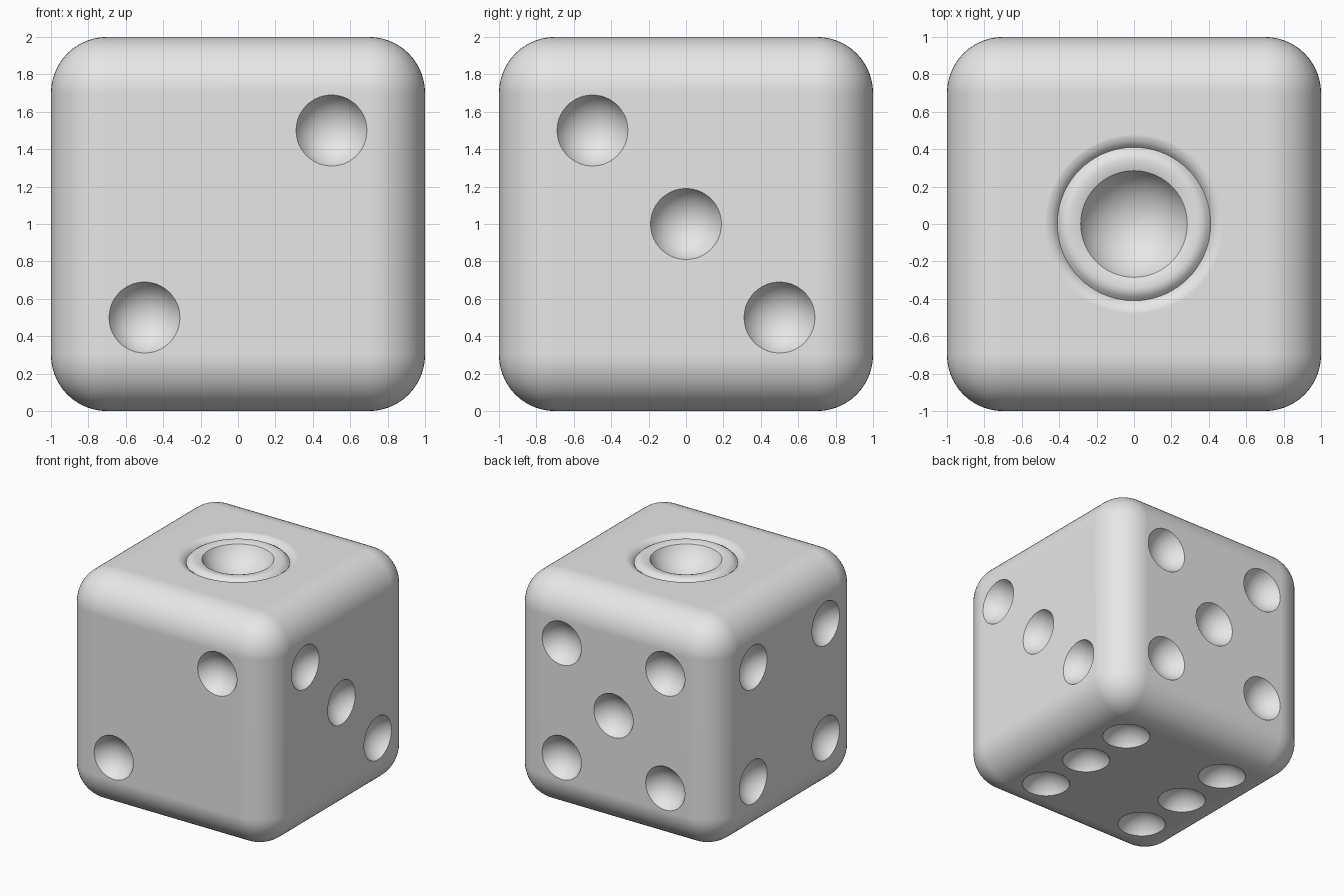
import bpy, bmesh
from math import sin, cos, tan, radians, pi
from mathutils import Vector, Matrix

old = bpy.data.objects.get("Cube")
if old:
    bpy.data.objects.remove(old, do_unlink=True)

# Single grey material
grey = bpy.data.materials.new("light grey")
grey.use_nodes = True
grey.diffuse_color = (0.8, 0.8, 0.8, 1)
shader = next(n for n in grey.node_tree.nodes if n.type == 'BSDF_PRINCIPLED')
shader.inputs["Base Color"].default_value = grey.diffuse_color


def make_object(name, bm):
    bmesh.ops.recalc_face_normals(bm, faces=bm.faces)
    mesh = bpy.data.meshes.new(name)
    bm.to_mesh(mesh)
    bm.free()
    mesh.materials.append(grey)
    obj = bpy.data.objects.new(name, mesh)
    bpy.context.scene.collection.objects.link(obj)
    return obj


# Rounded cube body
bm = bmesh.new()
bmesh.ops.create_cube(bm, size=2, matrix=Matrix.Translation((0, 0, 1)))
bmesh.ops.bevel(bm, geom=bm.edges[:], offset=0.3, segments=14,
                profile=0.5, affect='EDGES')
body = make_object("die_body", bm)

# Pip positions on each face, as in-plane coordinates
SLOPE = radians(65)      # wall slope at the rim of a dimple
P = 0.5
four = [(a, b) for a in (-P, P) for b in (-P, P)]
faces = {
    "front": ([(P, P), (-P, -P)], lambda a, b, h: (a, -h, 1 + b)),
    "left": ([(-P, P), (0, 0), (P, -P)], lambda a, b, h: (h, a, 1 + b)),
    "right": (four, lambda a, b, h: (-h, a, 1 + b)),
    "back": (four + [(0, 0)], lambda a, b, h: (a, h, 1 + b)),
    "bottom": (four + [(-P, 0), (P, 0)], lambda a, b, h: (a, b, 1 - h)),
}

# Spherical cutter for the pips
pip_open = 0.19
pip_radius = pip_open / sin(SLOPE)
height = 1 + pip_radius * cos(SLOPE)
bm = bmesh.new()
for spots, place in faces.values():
    for a, b in spots:
        bmesh.ops.create_uvsphere(bm, u_segments=40, v_segments=24, radius=pip_radius,
                                  matrix=Matrix.Translation(place(a, b, height)))
pip_cutter = make_object("pip_cutter", bm)

# Lathed cutter for the top: bowl, raised ring, groove and soft outer lip
rim, rim_z = 0.285, 1.985
radius = rim / sin(SLOPE)
centre = rim_z + radius * cos(SLOPE)
profile = [(radius * sin(SLOPE * i / 14), centre - radius * cos(SLOPE * i / 14))
           for i in range(15)]
profile += [(0.31, 1.993), (0.345, 1.997), (0.37, 1.992), (0.39, 1.98), (0.41, 1.96),
            (0.425, 1.979), (0.445, 1.992), (0.465, 1.998), (0.485, 2.001),
            (0.485, 2.2), (0, 2.2)]
bm = bmesh.new()
verts = [bm.verts.new((r, 0, z)) for r, z in profile]
edges = [bm.edges.new(pair) for pair in zip(verts, verts[1:])]
bmesh.ops.spin(bm, geom=verts + edges, cent=(0, 0, 0), axis=(0, 0, 1),
               angle=2 * pi, steps=72, use_duplicate=False)
bmesh.ops.remove_doubles(bm, verts=bm.verts, dist=0.0005)
well_cutter = make_object("well_cutter", bm)

# Carve the dimples, then discard the cutters
bpy.ops.object.select_all(action='DESELECT')
bpy.context.view_layer.objects.active = body
body.select_set(True)
for cutter in (pip_cutter, well_cutter):
    cutter.hide_render = True
    mod = body.modifiers.new("carve", 'BOOLEAN')
    mod.operation = 'DIFFERENCE'
    mod.solver = 'EXACT'
    mod.object = cutter
    bpy.ops.object.modifier_apply(modifier=mod.name)
    bpy.data.objects.remove(cutter, do_unlink=True)

# Smooth shading with crisp dimple rims and flat sides
bpy.ops.object.shade_smooth_by_angle(angle=radians(30))
weighted = body.modifiers.new("flat_sides", 'WEIGHTED_NORMAL')
weighted.keep_sharp = True
